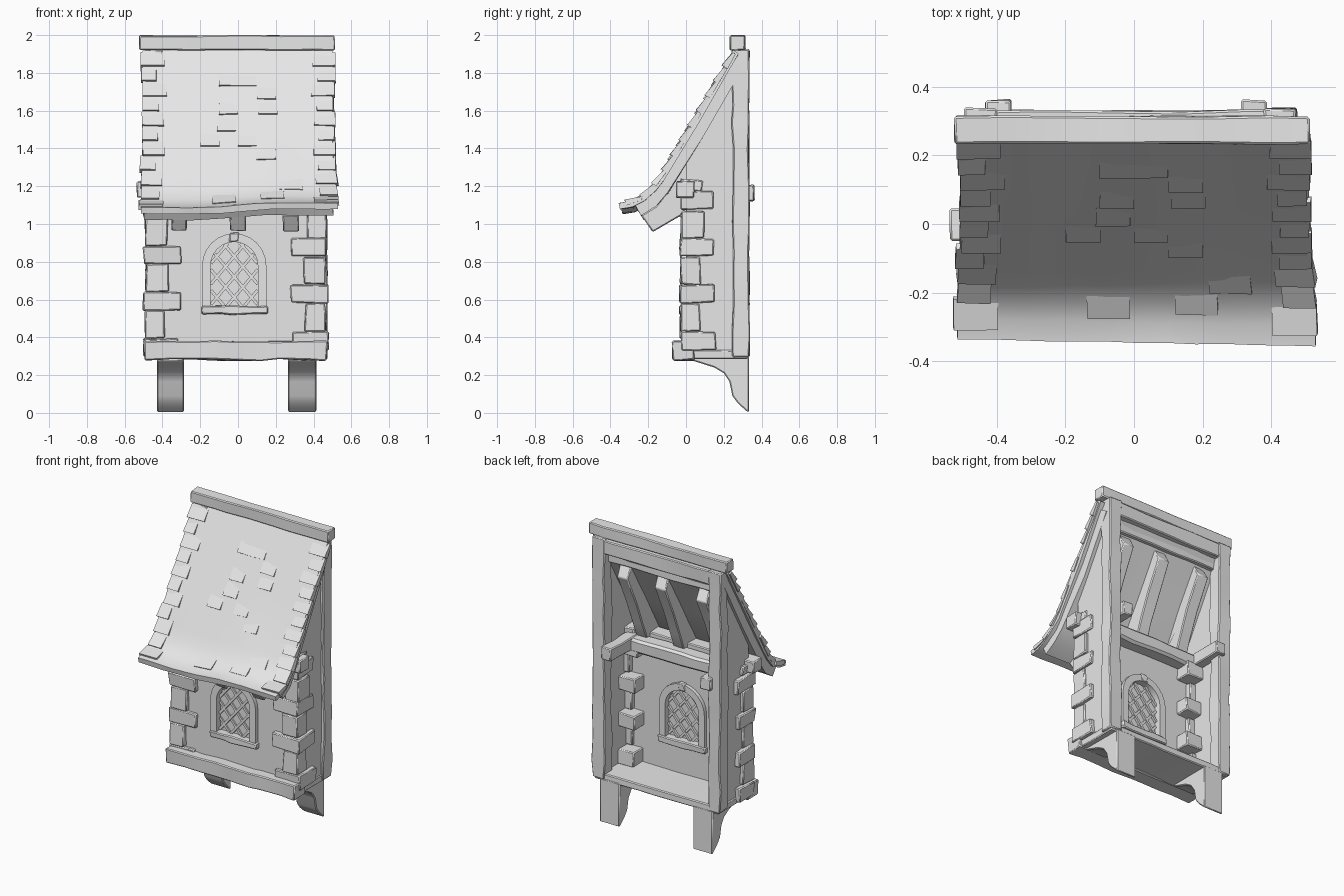
import bpy, bmesh, math, random
from mathutils import Vector

random.seed(4)
if "Cube" in bpy.data.objects:
    bpy.data.objects.remove(bpy.data.objects["Cube"], do_unlink=True)

grey = bpy.data.materials.new("plain_grey")
grey.use_nodes = True
grey.diffuse_color = (0.8, 0.8, 0.8, 1)
grey.node_tree.nodes["Principled BSDF"].inputs["Base Color"].default_value = (0.8, 0.8, 0.8, 1)
parts = []


def finish(name, bm, bevel=0.0):
    bmesh.ops.recalc_face_normals(bm, faces=bm.faces)
    mesh = bpy.data.meshes.new(name)
    bm.to_mesh(mesh)
    bm.free()
    mesh.materials.append(grey)
    ob = bpy.data.objects.new(name, mesh)
    bpy.context.collection.objects.link(ob)
    if bevel:
        mod = ob.modifiers.new("worn_edges", 'BEVEL')
        mod.width = bevel
        mod.limit_method = 'ANGLE'
    parts.append(ob)
    return ob


def jitter(bm, amount):
    for v in bm.verts:
        v.co += Vector([random.uniform(-amount, amount) for _ in range(3)])


def loft(name, profile, xs, rough=0.0, warp=None, bevel=0.0):
    """Sweep a (y, z) outline along the x stations."""
    bm = bmesh.new()
    rings = [[bm.verts.new((x, y, z)) for y, z in profile] for x in xs]
    n = len(profile)
    for a, b in zip(rings, rings[1:]):
        for i in range(n):
            j = (i + 1) % n
            bm.faces.new((a[i], a[j], b[j], b[i]))
    bm.faces.new(rings[0])
    bm.faces.new(rings[-1])
    if warp:
        for v in bm.verts:
            v.co = warp(v.co)
    jitter(bm, rough)
    return finish(name, bm, bevel)


def block(name, x, y, z, cuts=0, rough=0.004, bevel=0.006):
    """Box between ranges, cut along its longest side and roughened."""
    lo, hi = Vector((x[0], y[0], z[0])), Vector((x[1], y[1], z[1]))
    size = hi - lo
    axis = max(range(3), key=lambda i: size[i])
    bm = bmesh.new()
    bmesh.ops.create_cube(bm, size=1)
    for v in bm.verts:
        v.co = Vector([lo[i] + (v.co[i] + 0.5) * size[i] for i in range(3)])
    normal = Vector([float(i == axis) for i in range(3)])
    for k in range(cuts):
        spot = lo + normal * size[axis] * (k + 1 + random.uniform(-0.25, 0.25)) / (cuts + 1)
        bmesh.ops.bisect_plane(bm, geom=bm.verts[:] + bm.edges[:] + bm.faces[:],
                               plane_co=spot, plane_no=normal)
    jitter(bm, rough)
    return finish(name, bm, bevel)


def stations(a, b, n):
    return [a + (b - a) * i / n for i in range(n + 1)]


def offset(path, depth):
    """Shift a down-slope path inwards."""
    out = []
    for i, p in enumerate(path):
        a, b = Vector(path[max(i - 1, 0)]), Vector(path[min(i + 1, len(path) - 1)])
        t = (b - a).normalized()
        out.append((p[0] - t.y * depth, p[1] + t.x * depth))
    return out


def strip(path, top, bottom):
    return offset(path, top) + offset(path, bottom)[::-1]


# Roof: shingle sheet, deck and rafters follow the same bent slope
def sag(co):
    k = min(max((1.3 - co.z) / 0.2, 0), 1)
    return Vector((co.x * (1 + 0.04 * k) + 0.01 * k, co.y - 0.02 * k * co.x,
                   co.z + k * (0.035 * co.x + 0.006 * math.sin(co.x * 9))))


slope = [(0.25, 1.92), (0.04, 1.56), (-0.14, 1.252), (-0.18, 1.19), (-0.23, 1.138),
         (-0.285, 1.11), (-0.345, 1.1)]
under = [(0.25, 1.86), (0.04, 1.50), (-0.14, 1.19), (-0.19, 1.13), (-0.26, 1.085)]
loft("roof_shingles", strip(slope, 0, 0.035), stations(-0.505, 0.5, 12), 0.002, sag)
loft("roof_deck", strip(under, -0.005, 0.06), stations(-0.49, 0.475, 8), 0.003, sag)
# Bowed rafters rest on the tie beam and end in cut tails
belly = [(-0.175, 0.96), (-0.03, 1.045), (0.07, 1.17), (0.12, 1.3), (0.19, 1.47), (0.285, 1.67)]
for cx in (-0.31, 0.0, 0.28):
    loft("rafter", offset([(0.2, 1.775)] + under[1:], 0.045) + belly,
         (cx - 0.042, cx + 0.042), 0.004, None, 0.006)


def along(s):
    """Point on the slope at a distance from the ridge."""
    for a, b in zip(slope, slope[1:]):
        a, b = Vector(a), Vector(b)
        if s <= (b - a).length or b == Vector(slope[-1]):
            return a + (b - a).normalized() * s
        s -= (b - a).length


def shingle(cx, width, s, thick=0.012):
    p, q = along(s), along(s - 0.09)
    d = (q - p).normalized()
    n = Vector((-d.y, d.x))
    outline = [p + n * thick, p - n * 0.022, q - n * 0.022, q - n * 0.003]
    loft("shingle", [tuple(v) for v in outline],
         (cx - width / 2, cx + width / 2), 0.002, sag)


for side in (-1, 1):
    for row in range(11):
        w = (0.12, 0.09)[row % 2] + random.uniform(-0.01, 0.01)
        edge = 0.513 + random.uniform(-0.012, 0.006)
        shingle(side * (edge - w / 2), w, 0.1 + 0.091 * row)
for cx, z, w in ((0, 1.73, 0.2), (0.15, 1.66, 0.1), (-0.05, 1.58, 0.1), (0.16, 1.58, 0.1),
                 (-0.06, 1.49, 0.1), (-0.15, 1.41, 0.1), (0.05, 1.41, 0.1), (0.15, 1.34, 0.1)):
    shingle(cx, w, (1.92 - z) / 0.864, 0.008)
for cx, s in ((0.27, 0.87), (0.17, 0.95), (-0.08, 0.97)):
    shingle(cx, 0.12, s, 0.006)

# Timber: ridge, lintels, wall plate, tie beam, purlins and rear posts
block("ridge_beam", (-0.522, 0.512), (0.233, 0.314), (1.92, 1.998), 6, 0.003)
block("rear_lintel", (-0.46, 0.44), (0.265, 0.33), (1.82, 1.915), 5)
block("lower_lintel", (-0.44, 0.42), (0.22, 0.28), (1.75, 1.81), 4)
block("wall_plate", (-0.535, 0.505), (-0.05, 0.045), (1.14, 1.225), 6)
block("tie_beam", (-0.43, 0.38), (0.04, 0.145), (1.105, 1.2), 5, 0.005, 0.015)
for x in ((-0.435, -0.36), (0.31, 0.385)):
    block("purlin", x, (0.04, 0.362), (1.12, 1.205), 2)
for x in ((-0.49, -0.4), (0.38, 0.47)):
    block("rear_post", x, (0.245, 0.335), (0.3, 1.92), 11, 0.006)

# Base slab, front plinth and curved feet
block("floor", (-0.475, 0.455), (-0.03, 0.328), (0.285, 0.335), 5, 0.003)
block("front_plinth", (-0.495, 0.472), (-0.07, 0.045), (0.28, 0.378), 7, 0.006)
foot = [(0.04, 0.3), (0.04, 0.275), (0.15, 0.24), (0.2, 0.21), (0.23, 0.165), (0.245, 0.09),
        (0.275, 0.05), (0.32, 0.01), (0.333, 0.003), (0.333, 0.3)]
for x in ((-0.43, -0.285), (0.265, 0.415)):
    loft("foot", foot, x, 0.0, None, 0.006)

# Side walls rise to the slope
gable = [(0.01, 0.3), (0.29, 0.3), (0.29, 1.83), (0.0, 1.33)]
for x in ((-0.47, -0.42), (0.4, 0.45)):
    loft("side_wall", gable, x)


# Corner stones: flat long ones between tall short ones
def corner_stone(outer, side, z, height, reach, depth):
    reach += random.uniform(-0.015, 0.015)
    out = outer + side * random.uniform(-0.004, 0.012)
    block("corner_stone", sorted((out, out + side * reach)),
          (-0.03 + random.uniform(-0.004, 0.008), depth + random.uniform(-0.012, 0.012)),
          (z, z + height), 0, 0.006)


for outer, side, drop in ((-0.5, 1, 0.04), (0.475, -1, 0)):
    for k in range(4):
        z = 0.335 + 0.247 * k - drop
        corner_stone(outer, side, z, 0.096, 0.19, 0.15)
        corner_stone(outer + side * 0.008, side, z + 0.098, 0.145 if k < 3 else 0.06, 0.11, 0.085)

# Front wall with an arched opening
CX, SPRING, SILL = -0.02, 0.78, 0.55


def arch(r):
    arc = [(CX + r * math.cos(a), SPRING + r * math.sin(a)) for a in stations(0, math.pi, 12)]
    return [(CX + r, SILL)] + arc + [(CX - r, SILL)]


def panel(name, outlines, y, thick):
    """Flat upright plate; later outlines become holes."""
    curve = bpy.data.curves.new(name, 'CURVE')
    curve.dimensions = '2D'
    curve.fill_mode = 'BOTH'
    curve.extrude = thick / 2
    for pts in outlines:
        sp = curve.splines.new('POLY')
        sp.points.add(len(pts) - 1)
        for p, (x, z) in zip(sp.points, pts):
            p.co = (x, z, 0, 1)
        sp.use_cyclic_u = True
    tmp = bpy.data.objects.new(name, curve)
    bpy.context.collection.objects.link(tmp)
    mesh = bpy.data.meshes.new_from_object(tmp.evaluated_get(bpy.context.evaluated_depsgraph_get()))
    bpy.data.objects.remove(tmp)
    bm = bmesh.new()
    bm.from_mesh(mesh)
    bmesh.ops.remove_doubles(bm, verts=bm.verts, dist=0.0001)
    for v in bm.verts:
        v.co = (v.co.x, y - v.co.z, v.co.y)
    return finish(name, bm)


wall = [(-0.46, 0.3), (0.44, 0.3), (0.44, 1.16), (-0.46, 1.16)]
panel("front_wall", [wall, arch(0.14)], 0.025, 0.05)
panel("window_frame", [arch(0.17), arch(0.125)], 0.025, 0.1)
panel("window_pane", [arch(0.13)], 0.025, 0.01)
block("window_sill", (-0.195, 0.157), (-0.035, 0.085), (0.522, 0.568), 3, 0.005)
block("keystone", (CX - 0.024, CX + 0.024), (-0.03, 0.08), (0.905, 0.955), 0)

# Diamond lattice clipped to the arch
def inside(x, z):
    return abs(x - CX) < 0.125 and z > SILL and (z < SPRING or math.hypot(x - CX, z - SPRING) < 0.125)


for lean in (-1, 1):
    d = Vector((math.cos(0.87) * lean, math.sin(0.87)))
    n = Vector((-d.y, d.x))
    for k in range(-3, 4):
        mid = Vector((CX, 0.72)) + n * k * 0.07
        hits = [t for t in stations(-0.3, 0.3, 120) if inside(*(mid + d * t))]
        if len(hits) > 6:
            a, b, w = mid + d * hits[0], mid + d * hits[-1], n * 0.008
            panel("lattice_bar", [[tuple(p) for p in (a - w, b - w, b + w, a + w)]],
                  0.025, 0.036 + 0.006 * lean)

# Soft shading with crisp edges
bpy.ops.object.select_all(action='DESELECT')
for ob in parts:
    ob.select_set(True)
bpy.context.view_layer.objects.active = parts[0]
bpy.ops.object.shade_smooth_by_angle(angle=math.radians(30))
